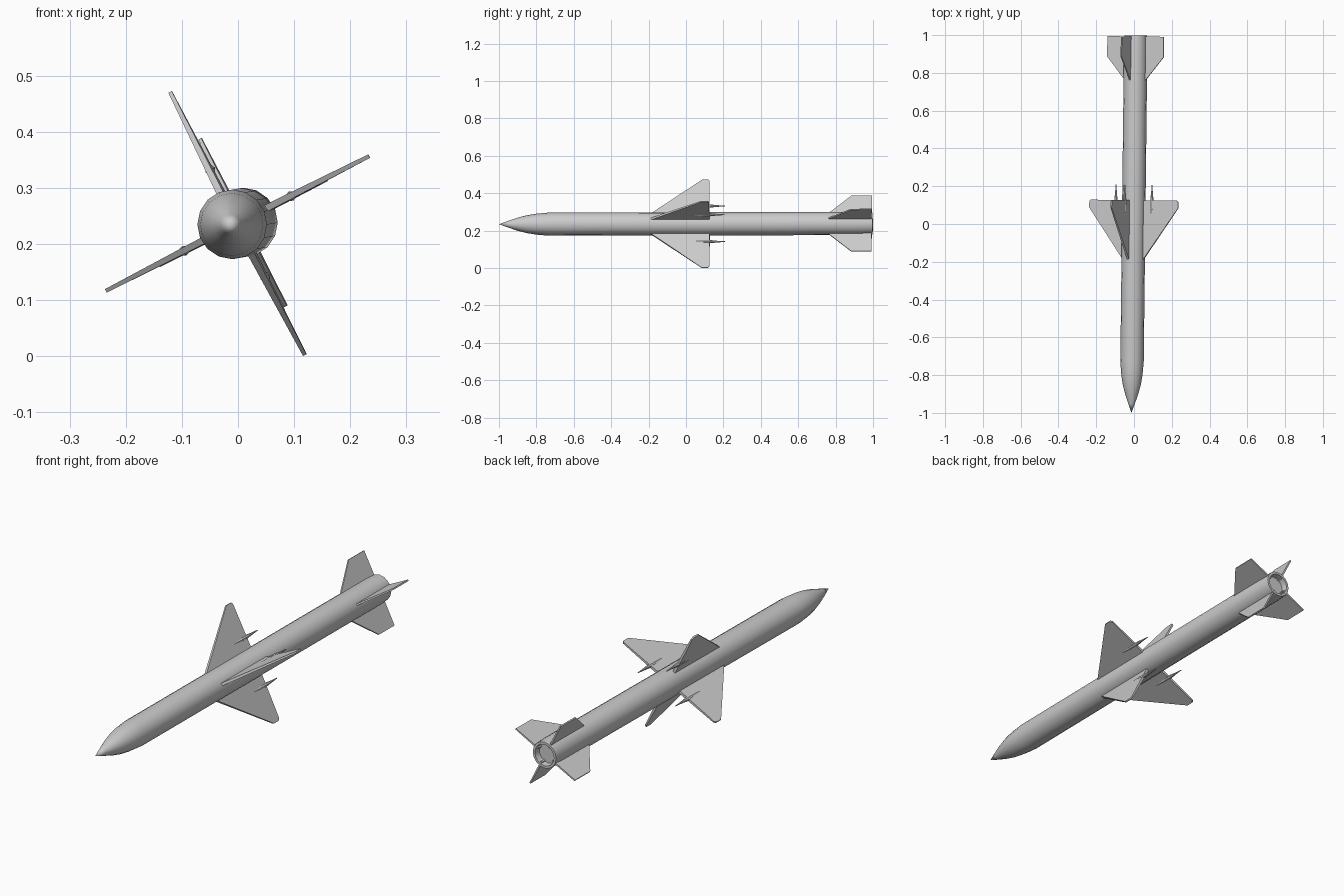
import bpy, bmesh, math
from mathutils import Matrix

if "Cube" in bpy.data.objects:
    bpy.data.objects.remove(bpy.data.objects["Cube"])

# The whole missile sits slightly yawed and pitched in the frame
POSE = (Matrix.Translation((-0.002, 0, 0.2362))
        @ Matrix.Rotation(-0.0115, 4, 'Z') @ Matrix.Rotation(0.002, 4, 'X'))
FIRST_ANGLE = 27.1


def finish(name, bm, matrix):
    bmesh.ops.recalc_face_normals(bm, faces=bm.faces)
    mesh = bpy.data.meshes.new(name)
    bm.to_mesh(mesh)
    bm.free()
    mesh.transform(matrix)
    ob = bpy.data.objects.new(name, mesh)
    bpy.context.collection.objects.link(ob)
    bpy.ops.object.select_all(action='DESELECT')
    ob.select_set(True)
    bpy.context.view_layer.objects.active = ob
    bpy.ops.object.shade_smooth_by_angle(angle=math.radians(30))
    return ob


def lathe(name, profile, sides, matrix):
    """Spin (radius, y) points around the y axis."""
    bm = bmesh.new()
    verts = [bm.verts.new((r, y, 0)) for r, y in profile]
    edges = [bm.edges.new(pair) for pair in zip(verts, verts[1:])]
    bmesh.ops.spin(bm, geom=verts + edges, cent=(0, 0, 0), axis=(0, 1, 0),
                   angle=math.tau, steps=sides)
    bmesh.ops.remove_doubles(bm, verts=bm.verts, dist=1e-5)
    return finish(name, bm, matrix)


def blade(name, outline, matrix):
    """Thin tapered plate from (radius, y, half thickness) points."""
    bm = bmesh.new()
    top = [bm.verts.new((r, y, t)) for r, y, t in outline]
    low = [bm.verts.new((r, y, -t)) for r, y, t in outline]
    bm.faces.new(top)
    bm.faces.new(low[::-1])
    n = len(top)
    for i in range(n):
        j = (i + 1) % n
        bm.faces.new((top[i], low[i], low[j], top[j]))
    return finish(name, bm, matrix)


# Body with pointed nose and recessed nozzle
lathe("body", [(0, -1), (0.018, -0.95), (0.035, -0.9), (0.048, -0.85),
               (0.056, -0.8), (0.062, -0.73), (0.062, 0.94), (0.059, 0.998),
               (0.048, 0.998), (0.046, 0.97), (0, 0.97)], 16, POSE)

WING = [(0.04, -0.215, 0.0065), (0.2635, 0.085, 0.0035),
        (0.2635, 0.118, 0.0035), (0.255, 0.126, 0.0035), (0.04, 0.126, 0.0065)]
FIN = [(0.04, 0.737, 0.004), (0.1675, 0.885, 0.003),
       (0.1675, 0.993, 0.003), (0.04, 0.993, 0.004)]
SPINDLE = [(0, -0.02), (0.006, 0.04), (0.009, 0.1), (0.009, 0.13),
           (0.005, 0.165), (0.002, 0.208), (0, 0.21)]

# Four wings, each with a spindle pod, and four tail fins
for i in range(4):
    turn = POSE @ Matrix.Rotation(-math.radians(FIRST_ANGLE + 90 * i), 4, 'Y')
    blade(f"wing_{i + 1}", WING, turn)
    blade(f"tail_fin_{i + 1}", FIN, turn)
    lathe(f"wing_pod_{i + 1}", SPINDLE, 8,
          turn @ Matrix.Translation((0.107, 0, 0)))
